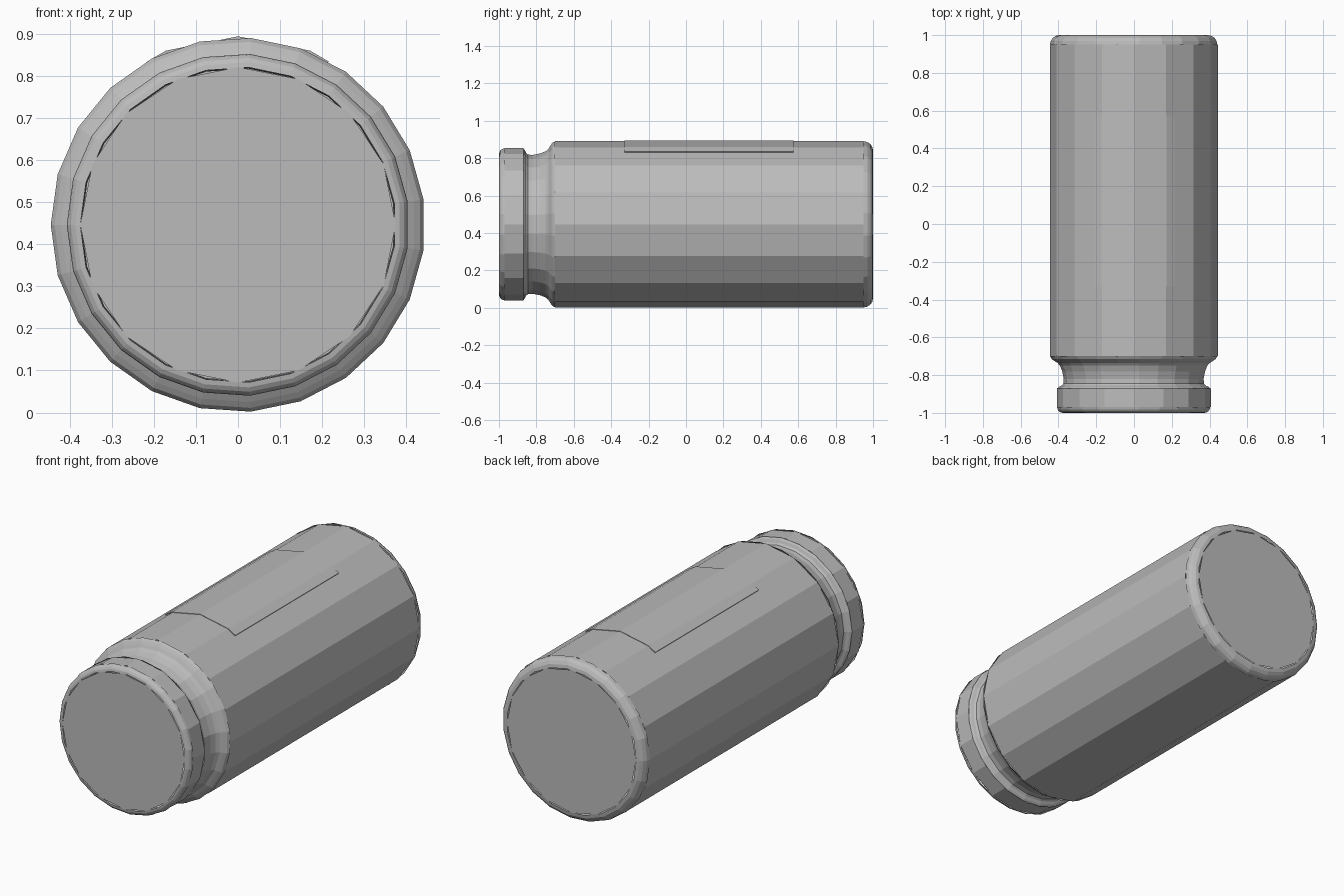
import bpy
import bmesh
from math import cos, sin, pi, radians

cube = bpy.data.objects.get("Cube")
if cube:
    bpy.data.objects.remove(cube, do_unlink=True)

AXIS_Z = 0.446
BODY_R = 0.445
CAP_R = 0.407
WALL_SIDES = 16
RIM_SIDES = 23

grey = bpy.data.materials.new("plain grey")
grey.use_nodes = True
grey.diffuse_color = (0.5, 0.5, 0.5, 1)
grey.node_tree.nodes["Principled BSDF"].inputs["Base Color"].default_value = (0.5, 0.5, 0.5, 1)


def finish(name, bm):
    mesh = bpy.data.meshes.new(name)
    bm.to_mesh(mesh)
    bm.free()
    mesh.materials.append(grey)
    obj = bpy.data.objects.new(name, mesh)
    bpy.context.collection.objects.link(obj)
    return obj


def ring(bm, y, r, sides):
    # first corner of every ring points to -x
    angles = [pi + 2 * pi * i / sides for i in range(sides)]
    return [bm.verts.new((r * cos(a), y, AXIS_Z + r * sin(a))) for a in angles]


def lathe(name, profile, sides):
    """Faceted surface around the y axis; profile runs front to back as (y, radius)."""
    bm = bmesh.new()
    rings = [ring(bm, y, r, sides) for y, r in profile]
    for a, b in zip(rings, rings[1:]):
        for i in range(sides):
            j = (i + 1) % sides
            bm.faces.new((a[i], a[j], b[j], b[i]))
    return finish(name, bm)


def disc(name, y, r, front):
    bm = bmesh.new()
    verts = ring(bm, y, r, WALL_SIDES)
    bm.faces.new(verts if not front else verts[::-1])
    bm.normal_update()
    face = bm.faces[0] if bm.faces.ensure_lookup_table() is None else None
    if (face.normal.y < 0) != front:
        face.normal_flip()
    return finish(name, bm)


def quarter(y, r, dy, dr, steps=4):
    """Rounded corner from the flat end (y, r - dr) out to the wall (y + dy, r)."""
    return [(y + dy * (1 - cos(t)), r - dr + dr * sin(t))
            for t in (pi / 2 * k / steps for k in range(steps + 1))]


# Straight walls
lathe("body_wall", [(-0.70, BODY_R), (0.95, BODY_R)], WALL_SIDES)
lathe("cap_wall", [(-0.97, CAP_R), (-0.87, CAP_R)], WALL_SIDES)

# Rounded rims at both ends
lathe("cap_front_rim", quarter(-1, CAP_R, 0.03, 0.032), RIM_SIDES)
lathe("base_rim", quarter(1, BODY_R, -0.05, 0.05)[::-1], RIM_SIDES)

# Back edge of the cap, groove, neck and flared shoulder
lathe("neck_and_shoulder", [
    (-0.87, CAP_R), (-0.862, 0.398), (-0.855, 0.383), (-0.845, 0.374),
    (-0.82, 0.372), (-0.78, 0.380), (-0.75, 0.392), (-0.735, 0.405),
    (-0.725, 0.422), (-0.715, 0.436), (-0.70, BODY_R)], RIM_SIDES)

# Flat ends
disc("cap_front", -1, CAP_R - 0.032, True)
disc("base", 1, BODY_R - 0.05, False)

# Thin curved label on the upper side
bm = bmesh.new()
rows = []
for deg in (119, 112.5, 90, 67.5, 61):
    a = radians(deg)
    r = 0.448 if deg in (112.5, 90, 67.5) else 0.444
    rows.append([bm.verts.new((r * cos(a), y, AXIS_Z + r * sin(a))) for y in (-0.33, 0.575)])
for a, b in zip(rows, rows[1:]):
    bm.faces.new((a[0], b[0], b[1], a[1]))
label = finish("label", bm)
solid = label.modifiers.new("thickness", 'SOLIDIFY')
solid.thickness = 0.006
solid.offset = -1
